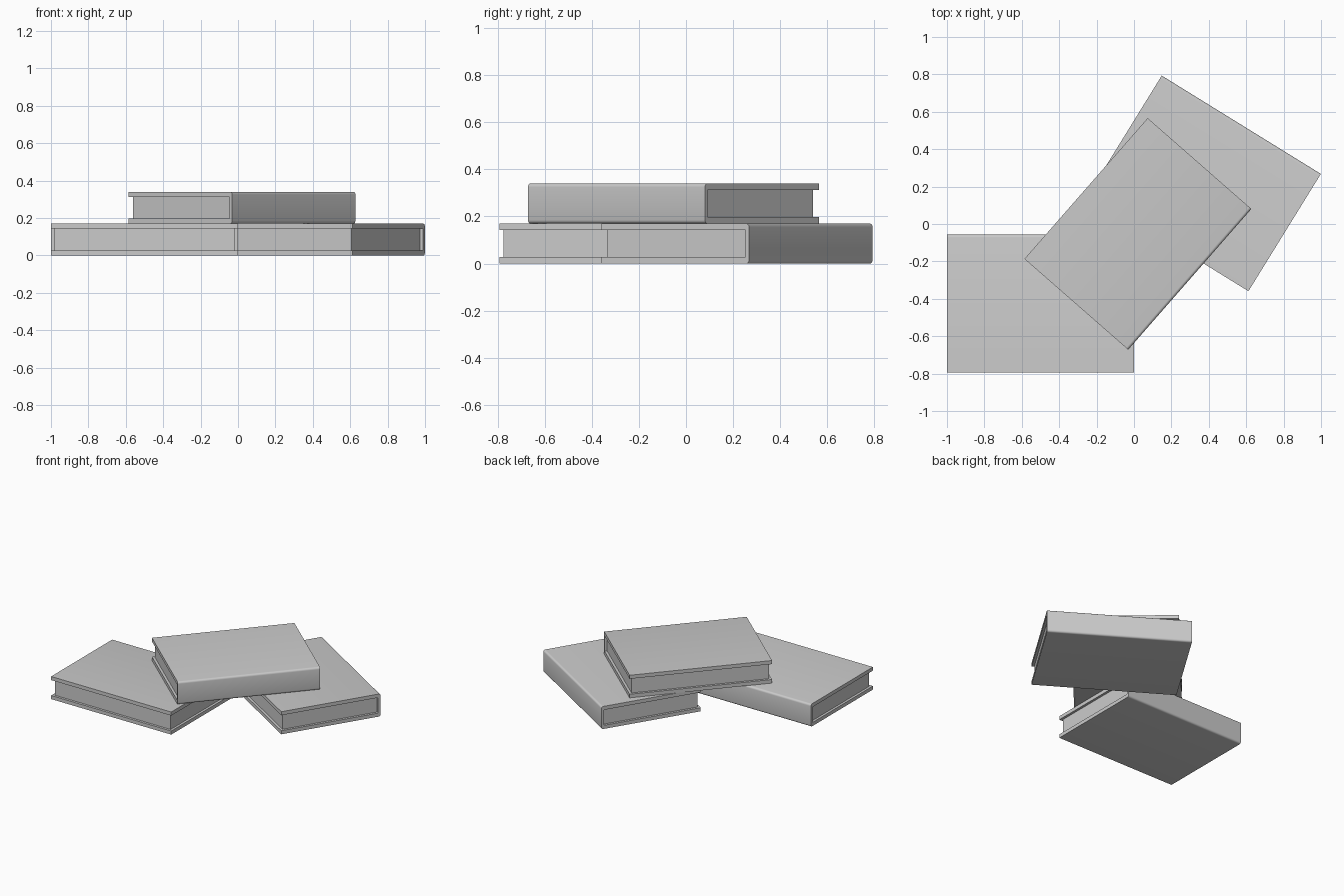
import bpy, bmesh
from math import radians, sin, cos, pi
from mathutils import Matrix

if "Cube" in bpy.data.objects:
    bpy.data.objects.remove(bpy.data.objects["Cube"])

L, W, H = 1.0, 0.737, 0.17       # spine length, cover width, thickness
T, S, R = 0.027, 0.018, 0.015    # board thickness, spine thickness, corner radius
INSET = 0.018                    # page block set back from the boards


def extrude(name, profile, length, place):
    """Closed y-z profile extruded along x and centred."""
    bm = bmesh.new()
    face = bm.faces.new([bm.verts.new((-length / 2, y, z)) for y, z in profile])
    out = bmesh.ops.extrude_face_region(bm, geom=[face])
    verts = [v for v in out["geom"] if isinstance(v, bmesh.types.BMVert)]
    bmesh.ops.translate(bm, verts=verts, vec=(length, 0, 0))
    bmesh.ops.recalc_face_normals(bm, faces=bm.faces[:])
    mesh = bpy.data.meshes.new(name)
    bm.to_mesh(mesh)
    bm.free()
    ob = bpy.data.objects.new(name, mesh)
    bpy.context.collection.objects.link(ob)
    ob.matrix_world = place
    return ob


def arc(cy, cz, start):
    return [(cy + R * cos(start + i * pi / 8), cz + R * sin(start + i * pi / 8))
            for i in range(5)]


def book(name, x, y, z, angle):
    place = Matrix.Translation((x, y, z)) @ Matrix.Rotation(radians(angle), 4, 'Z')
    f, b = -W / 2, W / 2
    # C-shaped cover with a rounded spine at +y
    profile = [(f, 0)] + arc(b - R, R, -pi / 2) + arc(b - R, H - R, 0)
    profile += [(f, H), (f, H - T), (b - S, H - T), (b - S, T), (f, T)]
    cover = extrude(name + "_cover", profile, L, place)
    bpy.ops.object.select_all(action='DESELECT')
    cover.select_set(True)
    bpy.context.view_layer.objects.active = cover
    bpy.ops.object.shade_smooth_by_angle(angle=radians(30))
    # page block
    pages = [(f + INSET, T), (b - S, T), (b - S, H - T), (f + INSET, H - T)]
    extrude(name + "_pages", pages, L - 2 * INSET, place)


book("left_book", -0.5, -0.425, 0, 0)
book("right_book", 0.38, 0.217, 0, -31.7)
book("top_book", 0.021, -0.053, H, 228.8)
